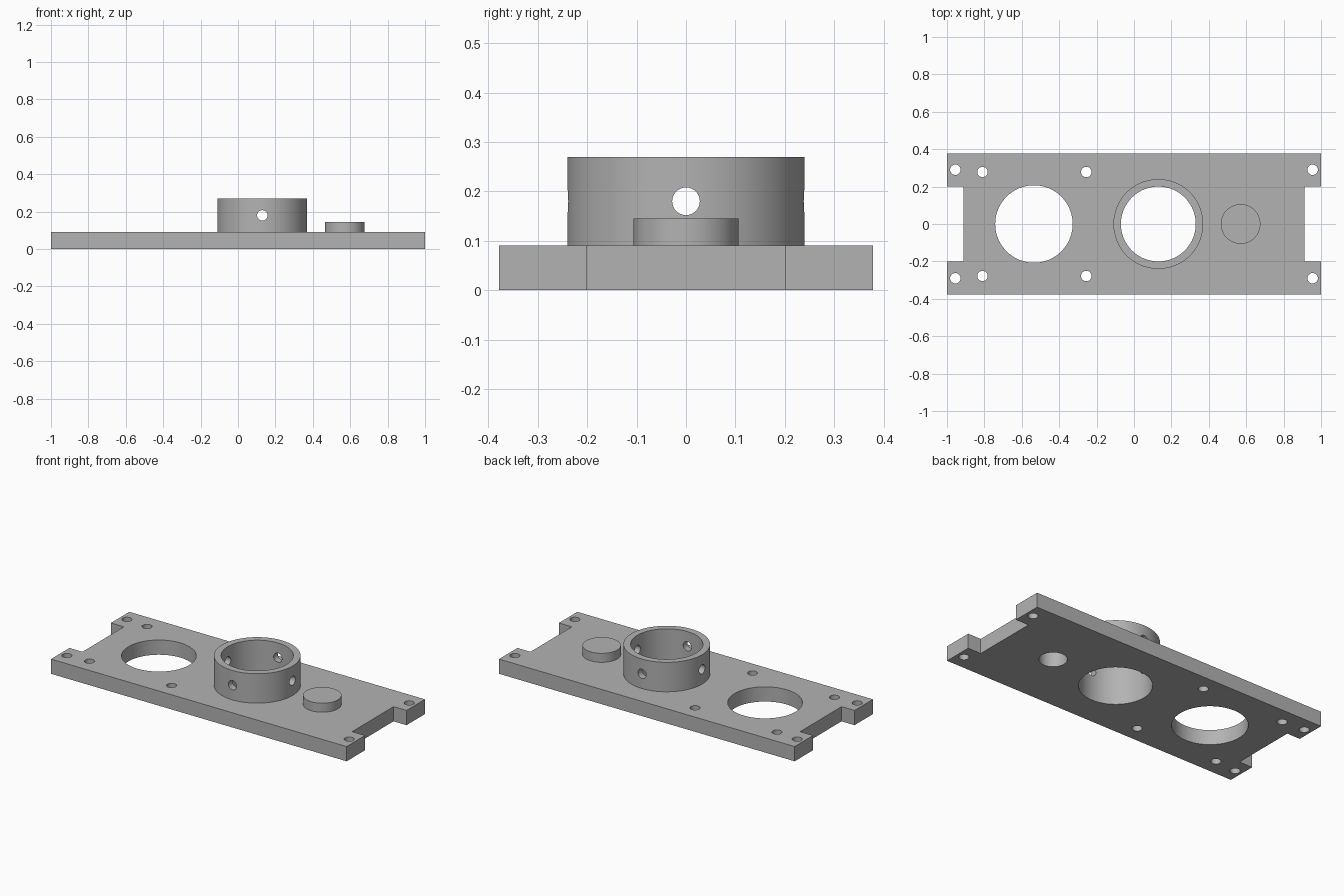
import bpy
import bmesh
from math import radians

cube = bpy.data.objects.get("Cube")
if cube:
    bpy.data.objects.remove(cube, do_unlink=True)

grey = bpy.data.materials.new("plain grey")
grey.use_nodes = True
GREY = (0.45, 0.45, 0.45, 1)
grey.diffuse_color = GREY
grey.node_tree.nodes["Principled BSDF"].inputs["Base Color"].default_value = GREY

THICK = 0.09
RING_X, BOSS_X = 0.13, 0.57


def cylinder(name, x, y, radius, z0, z1, sides=96):
    """Upright cylinder between two heights."""
    bpy.ops.mesh.primitive_cylinder_add(
        vertices=sides, radius=radius, depth=z1 - z0, location=(x, y, (z0 + z1) / 2))
    obj = bpy.context.object
    obj.name = name
    obj.data.materials.append(grey)
    return obj


def cut(target, cutters):
    """Subtract each cutter from the target, then remove the cutter."""
    bpy.context.view_layer.objects.active = target
    for cutter in cutters:
        mod = target.modifiers.new("cut", 'BOOLEAN')
        mod.operation = 'DIFFERENCE'
        mod.solver = 'EXACT'
        mod.object = cutter
        bpy.ops.object.modifier_apply(modifier=mod.name)
        bpy.data.objects.remove(cutter, do_unlink=True)


def smooth(obj):
    bpy.ops.object.select_all(action='DESELECT')
    obj.select_set(True)
    bpy.context.view_layer.objects.active = obj
    bpy.ops.object.shade_smooth_by_angle(angle=radians(30))


# Base plate: extruded outline with a notch in each end
half = [(1, -0.378), (1, -0.2), (0.912, -0.2), (0.912, 0.2), (1, 0.2), (1, 0.378)]
outline = half + [(-x, -y) for x, y in half]
bm = bmesh.new()
face = bm.faces.new([bm.verts.new((x, y, 0)) for x, y in outline])
extruded = bmesh.ops.extrude_face_region(bm, geom=[face])
top_verts = [v for v in extruded["geom"] if isinstance(v, bmesh.types.BMVert)]
bmesh.ops.translate(bm, verts=top_verts, vec=(0, 0, THICK))
bmesh.ops.recalc_face_normals(bm, faces=bm.faces)
mesh = bpy.data.meshes.new("base_plate")
bm.to_mesh(mesh)
bm.free()
plate = bpy.data.objects.new("base_plate", mesh)
bpy.context.collection.objects.link(plate)
mesh.materials.append(grey)

# Screw holes, mirrored front to back, and the large openings
holes = [cylinder("screw_hole", x, side * y, 0.028, -0.1, 0.2, 32)
         for x, y in ((-0.955, 0.29), (0.955, 0.29), (-0.81, 0.278), (-0.255, 0.278))
         for side in (-1, 1)]
holes += [cylinder("round_opening", -0.535, 0, 0.207, -0.1, 0.2),
          cylinder("ring_opening", RING_X, 0, 0.2, -0.1, 0.2),
          cylinder("pocket", BOSS_X, 0, 0.077, -0.1, 0.2)]
cut(plate, holes)
smooth(plate)

# Raised ring with a central bore and cross-drilled set screw holes
ring = cylinder("raised_ring", RING_X, 0, 0.24, THICK, 0.27)
drills = [cylinder("bore", RING_X, 0, 0.2, 0, 0.4)]
for rotation in ((radians(90), 0, 0), (0, radians(90), 0)):
    drill = cylinder("side_drill", RING_X, 0, 0.028, -0.12, 0.48, 32)
    drill.rotation_euler = rotation
    drills.append(drill)
bpy.context.view_layer.update()
cut(ring, drills)
smooth(ring)

# Small round boss closing the pocket from above
smooth(cylinder("round_boss", BOSS_X, 0, 0.106, THICK, 0.145))
